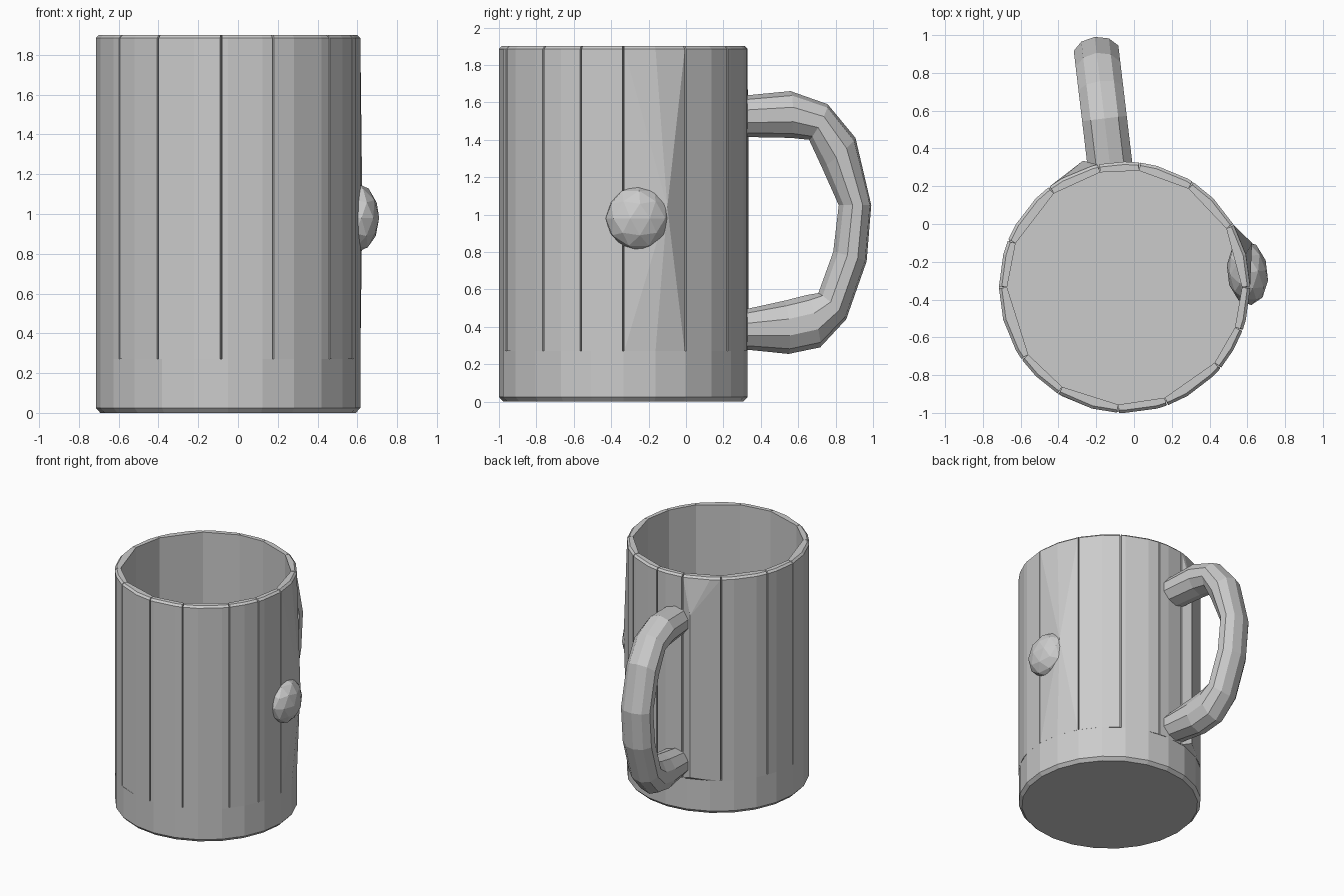
import bpy, bmesh, math
from mathutils import Matrix, Vector

if "Cube" in bpy.data.objects:
    bpy.data.objects.remove(bpy.data.objects["Cube"])

AXIS = Vector((-0.05, -0.335, 0))
R_OUT, R_IN = 0.665, 0.622
FLOOR, TOP = 0.27, 1.9
TURN = math.radians(6.8)      # the handle and knob are turned slightly about the axis

grey = bpy.data.materials.new("grey clay")
grey.use_nodes = True
grey.diffuse_color = (0.6, 0.6, 0.6, 1)
grey.node_tree.nodes["Principled BSDF"].inputs["Base Color"].default_value = (0.6, 0.6, 0.6, 1)


def finish(name, bm):
    bmesh.ops.recalc_face_normals(bm, faces=bm.faces)
    mesh = bpy.data.meshes.new(name)
    bm.to_mesh(mesh)
    bm.free()
    mesh.materials.append(grey)
    obj = bpy.data.objects.new(name, mesh)
    bpy.context.collection.objects.link(obj)
    return obj


def polar(degrees, radius, z):
    a = math.radians(degrees)
    return AXIS + Vector((radius * math.cos(a), radius * math.sin(a), z))


def hull(name, points):
    bm = bmesh.new()
    for p in points:
        bm.verts.new(p)
    out = bmesh.ops.convex_hull(bm, input=bm.verts)
    spare = {g for g in out["geom_interior"] + out["geom_unused"] if isinstance(g, bmesh.types.BMVert)}
    bmesh.ops.delete(bm, geom=list(spare), context="VERTS")
    bmesh.ops.dissolve_limit(bm, angle_limit=0.01, verts=bm.verts, edges=bm.edges)
    return finish(name, bm)


def loft(name, rings):
    bm = bmesh.new()
    loops = [[bm.verts.new(p) for p in ring] for ring in rings]
    n = len(loops[0])
    for a, b in zip(loops, loops[1:]):
        for i in range(n):
            j = (i + 1) % n
            bm.faces.new((a[i], a[j], b[j], b[i]))
    bm.faces.new(loops[0])
    bm.faces.new(loops[-1])
    return finish(name, bm)


# Solid base with a chamfered foot
loft("base", [[polar(a, r, z) for a in range(0, 360, 15)]
              for z, r in ((0, 0.642), (0.025, R_OUT), (FLOOR, R_OUT))])

# Wall staves: curved outside, flat inside, narrow seams between them
seams = [0, 30, 57, 83, 102, 127, 158, 180, 215, 238, 267, 290, 320, 340, 360]
bulges = {
    0: [(0.625, -0.1, 1.04)],
    102: [(-0.27, 0.335, z) for z in (1.6, 1.45, 0.45, 0.3)],
}
for start, end in zip(seams, seams[1:]):
    outer = [start + 0.4] + [a for a in range(0, 360, 15) if start + 2 < a < end - 2] + [end - 0.4]
    points = [polar(a, R_IN, z) for a in (start, end) for z in (FLOOR, TOP)]
    for a in outer:
        points += [polar(a, R_OUT, FLOOR), polar(a, R_OUT, TOP - 0.015), polar(a, R_OUT - 0.015, TOP)]
    hull("wall_stave", points + [Vector(p) for p in bulges.get(start, [])])

# Handle: pairs of outer and inner edge points (distance from axis, height)
stations = [
    ((0.64, 1.635), (0.64, 1.415)),
    ((0.90, 1.66), (0.90, 1.41)),
    ((1.10, 1.59), (1.00, 1.40)),
    ((1.25, 1.41), (1.07, 1.25)),
    ((1.335, 1.05), (1.16, 1.05)),
    ((1.31, 0.75), (1.13, 0.80)),
    ((1.20, 0.44), (1.05, 0.58)),
    ((1.06, 0.29), (0.99, 0.57)),
    ((0.89, 0.255), (0.87, 0.54)),
    ((0.64, 0.28), (0.64, 0.49)),
]
place = Matrix.Translation(AXIS) @ Matrix.Rotation(TURN, 4, "Z")
SIDES, HALF_WIDTH = 10, 0.125
rings = []
for o, i in stations:
    top, low = Vector((0, *o)), Vector((0, *i))
    mid, arm = (top + low) / 2, (top - low) / 2
    ring = []
    for k in range(SIDES):
        a = math.tau * k / SIDES
        ring.append(place @ (mid + arm * math.cos(a) + Vector((HALF_WIDTH * math.sin(a), 0, 0))))
    rings.append(ring)
loft("handle", rings)

# Faceted round knob on the left side
bm = bmesh.new()
bmesh.ops.create_icosphere(bm, subdivisions=2, radius=0.173)
bm.transform(place @ Matrix.Translation((0.655, 0, 0.98)) @ Matrix.Diagonal((0.63, 1, 1, 1)))
finish("knob", bm)
